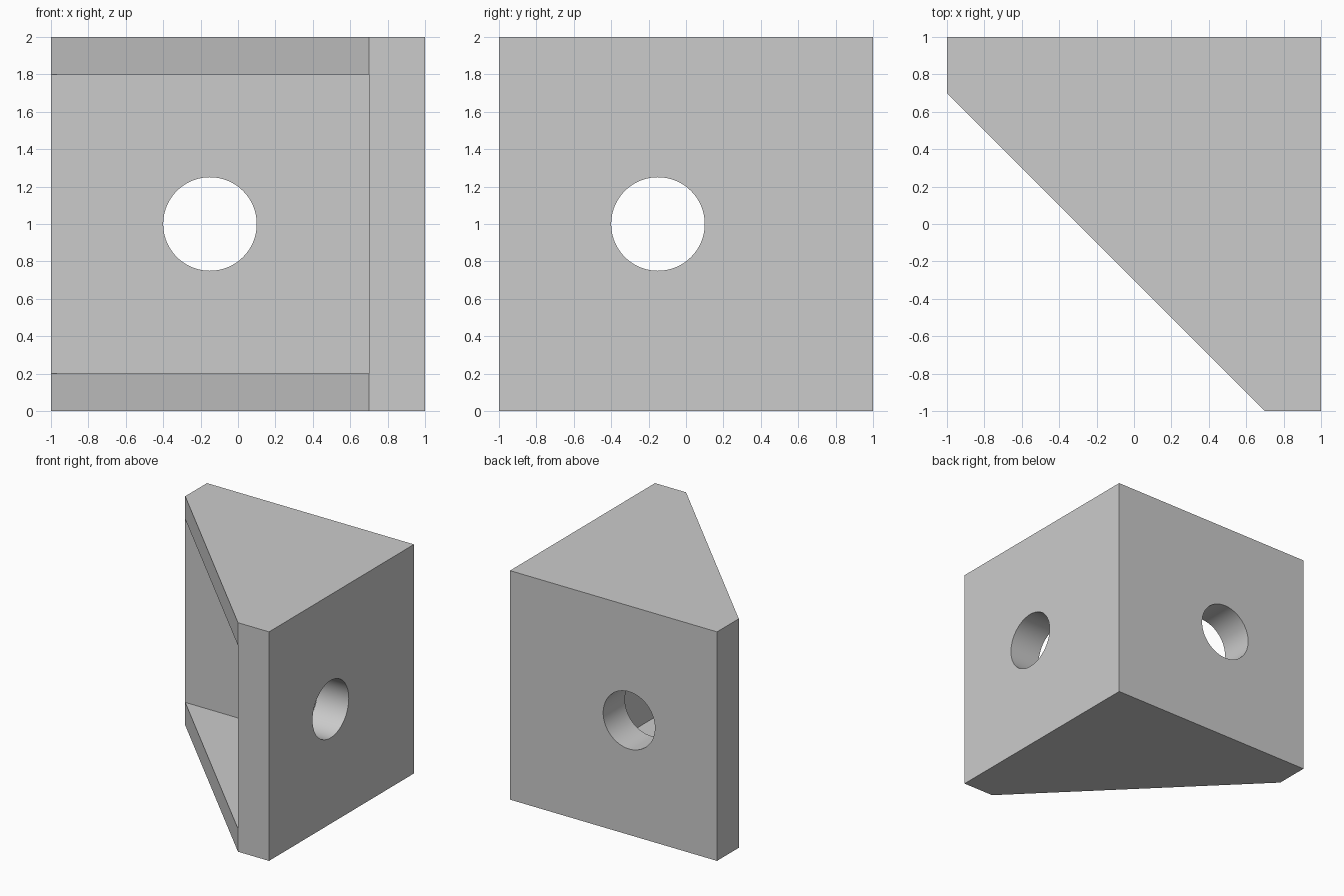
import bpy, bmesh, math
from mathutils import Matrix

cube = bpy.data.objects.get("Cube")
if cube:
    bpy.data.objects.remove(cube, do_unlink=True)

WALL, PLATE, HOLE_R, HOLE_AT = 0.3, 0.2, 0.25, -0.15
INNER = 1 - WALL

grey = bpy.data.materials.new("light_grey")
grey.use_nodes = True
colour = (0.6, 0.6, 0.6, 1)
grey.diffuse_color = colour
grey.node_tree.nodes["Principled BSDF"].inputs["Base Color"].default_value = colour


def add_object(name, bm):
    bmesh.ops.recalc_face_normals(bm, faces=bm.faces)
    mesh = bpy.data.meshes.new(name)
    bm.to_mesh(mesh)
    bm.free()
    mesh.materials.append(grey)
    obj = bpy.data.objects.new(name, mesh)
    bpy.context.collection.objects.link(obj)
    return obj


def prism(name, outline, z0, z1):
    bm = bmesh.new()
    face = bm.faces.new([bm.verts.new((x, y, z0)) for x, y in outline])
    top = bmesh.ops.extrude_face_region(bm, geom=[face])["geom"]
    verts = [v for v in top if isinstance(v, bmesh.types.BMVert)]
    bmesh.ops.translate(bm, verts=verts, vec=(0, 0, z1 - z0))
    return add_object(name, bm)


def bolt_cutter(name, matrix):
    bm = bmesh.new()
    bmesh.ops.create_cone(bm, cap_ends=True, segments=96, radius1=HOLE_R,
                          radius2=HOLE_R, depth=1, matrix=matrix)
    return add_object(name, bm)


# Solid corner block with a diagonal front
bracket = prism("corner_bracket",
                [(1, 1), (-1, 1), (-1, INNER), (INNER, -1), (1, -1)], 0, 2)

# Pocket between the two walls and the two end plates
pocket = prism("pocket_cutter",
               [(INNER, INNER), (-2, INNER), (-2, -2), (INNER, -2)],
               PLATE, 2 - PLATE)

# One bolt hole through each wall
back_hole = bolt_cutter("back_hole_cutter",
                        Matrix.Translation((HOLE_AT, 1, 1))
                        @ Matrix.Rotation(math.pi / 2, 4, "X"))
side_hole = bolt_cutter("side_hole_cutter",
                        Matrix.Translation((1, HOLE_AT, 1))
                        @ Matrix.Rotation(math.pi / 2, 4, "Y"))

# Apply the cuts, then drop the cutters
bpy.ops.object.select_all(action="DESELECT")
bracket.select_set(True)
bpy.context.view_layer.objects.active = bracket
for cutter in (pocket, back_hole, side_hole):
    cutter.hide_render = True
    cut = bracket.modifiers.new(cutter.name, "BOOLEAN")
    cut.operation, cut.solver, cut.object = "DIFFERENCE", "EXACT", cutter
    bpy.ops.object.modifier_apply(modifier=cut.name)
    bpy.data.objects.remove(cutter, do_unlink=True)

# Smooth hole walls, sharp edges elsewhere
bpy.ops.object.shade_smooth_by_angle(angle=math.radians(30))
